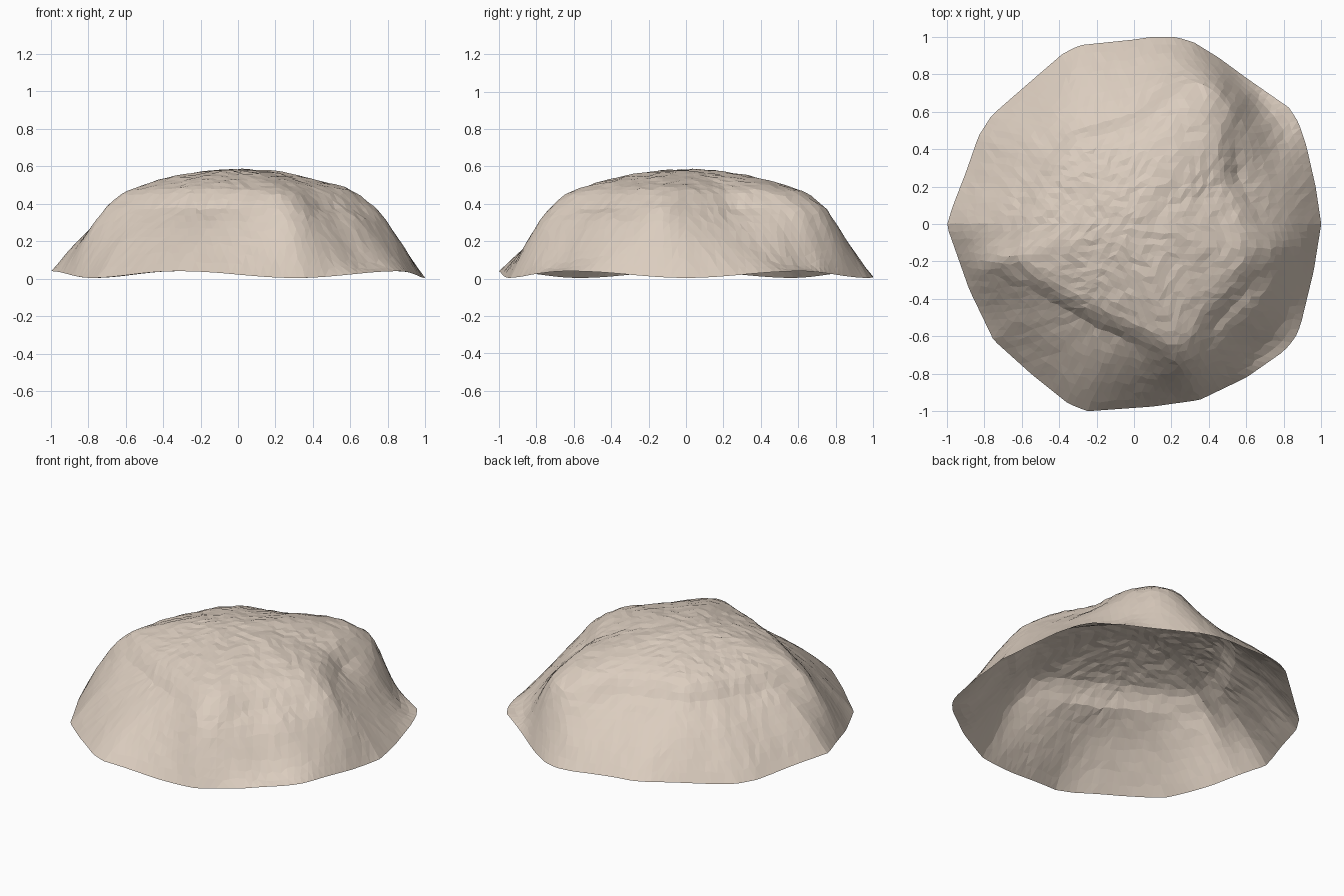
import bpy, bmesh, math, random
from mathutils import noise, Vector

if "Cube" in bpy.data.objects:
    bpy.data.objects.remove(bpy.data.objects["Cube"])

random.seed(4)

# Outline of the ground edge and of the plateau rim, seen from the top
BASE = [(-1, -.01), (-.97, .09), (-.9, .27), (-.83, .47), (-.76, .58), (-.6, .72), (-.38, .91), (-.29, .955),
        (0, .985), (.1, 1), (.22, 1), (.32, .97), (.45, .89), (.6, .78), (.83, .62), (.88, .54), (.92, .42),
        (.97, .2), (1, 0), (.96, -.25), (.89, -.54), (.86, -.61), (.8, -.68), (.6, -.82), (.35, -.94),
        (.1, -.975), (-.25, -1), (-.35, -.96), (-.55, -.8), (-.75, -.62), (-.88, -.35)]
RIM = [(.74, -.1), (.72, -.2), (.6, -.36), (.45, -.51), (.35, -.69), (.25, -.74), (.15, -.71), (0, -.635),
       (-.2, -.55), (-.4, -.44), (-.6, -.31), (-.72, -.2), (-.68, -.1), (-.64, .05), (-.54, .22), (-.47, .36),
       (-.34, .5), (0, .59), (.2, .72), (.3, .76), (.43, .73), (.52, .6), (.54, .42), (.55, .25), (.66, .06)]
INNER, OUTER = 18, 8        # rings on the plateau and on the slope
TAU = 2 * math.pi


def polar(points):
    return sorted((math.atan2(y, x) % TAU, math.hypot(x, y)) for x, y in points)


def radius(table, a):
    a %= TAU
    ext = [(table[-1][0] - TAU, table[-1][1])] + table + [(table[0][0] + TAU, table[0][1])]
    for (a0, r0), (a1, r1) in zip(ext, ext[1:]):
        if a0 <= a <= a1:
            # straight edge between the two outline points
            return r0 * r1 * math.sin(a1 - a0) / (r0 * math.sin(a - a0) + r1 * math.sin(a1 - a))
    return table[0][1]


base_t, rim_t = polar(BASE), polar(RIM)


def bump(a, centre, width):
    d = (a - math.radians(centre) + math.pi) % TAU - math.pi
    return math.exp(-(d / width) ** 2)


def point(ring, a):
    rim = sum(radius(rim_t, a + d) for d in (-.04, 0, .04)) / 3
    foot = 0.375
    if ring <= INNER:                       # domed plateau that rolls over at the rim
        f = ring / INNER
        r = rim * f
        w = max(0, (f - .78) / .22) ** 3
        reach = 0.2 * r + 0.8 * 0.74 * f
        z = (0.583 - 0.29 * reach ** 2) * (1 - w) + foot * w
    else:                                   # long slope with two hollows on the right
        s = (ring - INNER) / OUTER
        edge = radius(base_t, a)
        ground = 0.022 + 0.018 * math.cos(5 * (a - math.pi))
        r = rim + (edge - rim) * s
        arch = math.sin(math.pi * s)
        z = foot + (ground - foot) * s + 0.025 * arch
        for centre, depth in ((38, .055), (318, .03)):
            z += bump(a, centre, .25) * (0.03 * math.sin(TAU * s) - depth * arch)
    p = Vector((r * math.cos(a), r * math.sin(a), z))
    if ring < INNER + OUTER:                # rough stone surface
        n = noise.noise(p * 7) * 0.007 + random.uniform(-.004, .004)
        p.z += n if ring < INNER + 2 else n * 0.6
    return p


# Boulder shell: rings of 6k points, open underneath
bm = bmesh.new()
rings = [[bm.verts.new(point(0, 0))]]
for k in range(1, INNER + OUTER + 1):
    wob = 0 if k == INNER + OUTER else 0.2
    rings.append([])
    for i in range(6 * k):
        near = k + random.uniform(-wob, wob)
        rings[k].append(bm.verts.new(point(near, TAU * (i + random.uniform(-wob, wob)) / (6 * k))))
for k in range(1, len(rings)):
    outer, inner = rings[k], rings[k - 1]
    no, ni = len(outer), len(inner)
    for side in range(6):
        for j in range(k):
            o, i = side * k + j, side * (k - 1) + j
            bm.faces.new((outer[o], outer[(o + 1) % no], inner[i % ni]))
            if j < k - 1:
                bm.faces.new((outer[(o + 1) % no], inner[(i + 1) % ni], inner[i % ni]))
mesh = bpy.data.meshes.new("boulder")
bm.to_mesh(mesh)
bm.free()
boulder = bpy.data.objects.new("boulder", mesh)
bpy.context.collection.objects.link(boulder)

stone = bpy.data.materials.new("pale sandstone")
stone.diffuse_color = (0.71, 0.61, 0.52, 1)
stone.use_nodes = True
stone.node_tree.nodes["Principled BSDF"].inputs["Base Color"].default_value = stone.diffuse_color
mesh.materials.append(stone)
